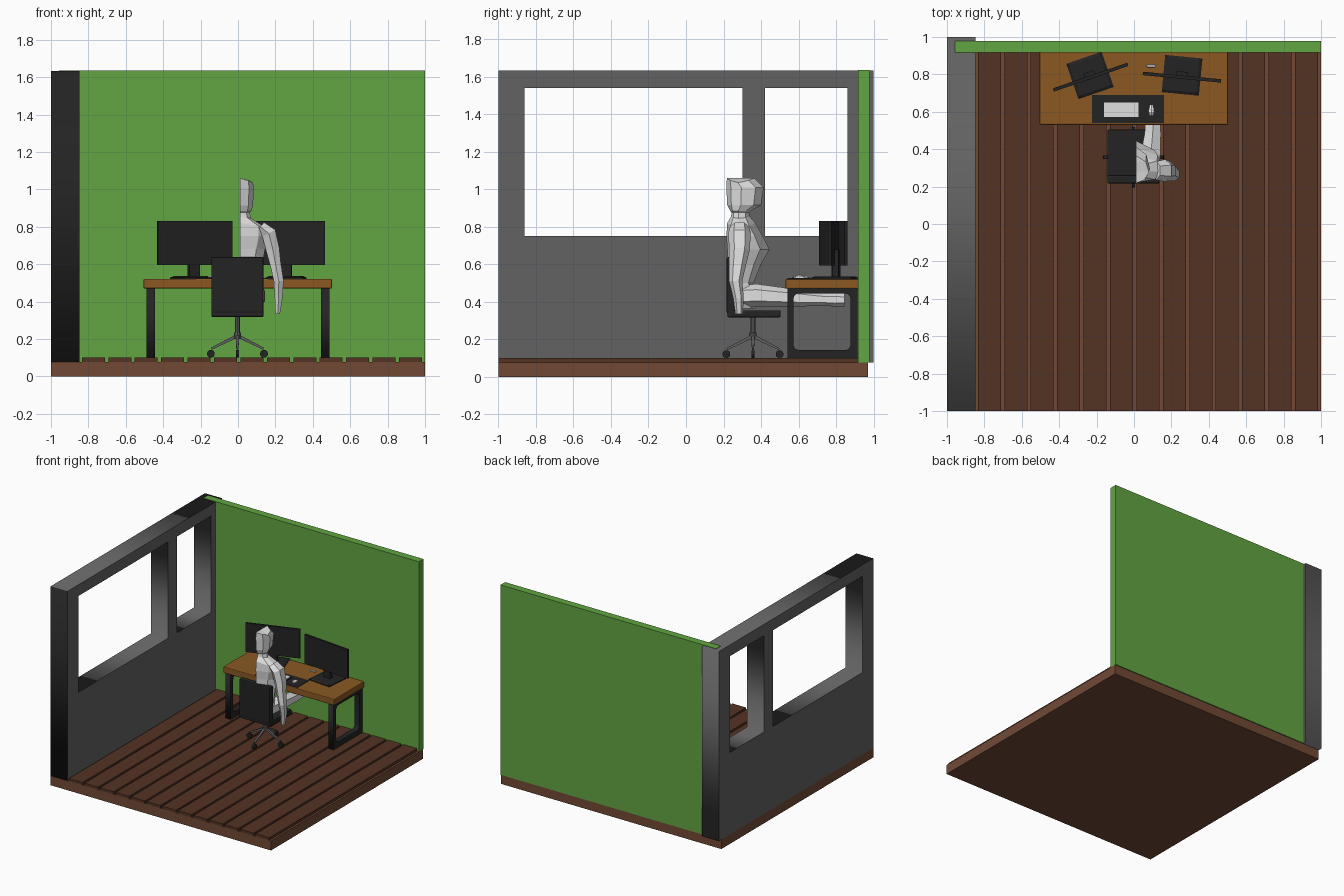
import bpy, bmesh, math
from mathutils import Vector, Matrix

if "Cube" in bpy.data.objects:
    bpy.data.objects.remove(bpy.data.objects["Cube"])


def mat(name, r, g, b):
    m = bpy.data.materials.new(name)
    m.diffuse_color = [(c / 255 / 12.92 if c < 11 else ((c / 255 + .055) / 1.055) ** 2.4)
                       for c in (r, g, b)] + [1]
    m.use_nodes = True
    m.node_tree.nodes["Principled BSDF"].inputs["Base Color"].default_value = m.diffuse_color
    return m


GREEN = mat("green paint", 98, 166, 66)
GREY = mat("grey wall", 98, 98, 98)
BLACK = mat("black plastic", 35, 35, 35)
PLANK = mat("dark floorboard", 84, 51, 36)
BASE = mat("brown floor base", 113, 73, 53)
WOOD = mat("desk wood", 138, 88, 34)
WHITE = mat("off white", 224, 224, 224)


def finish(name, bm, material, loc=(0, 0, 0), rot=0):
    me = bpy.data.meshes.new(name)
    bm.to_mesh(me)
    bm.free()
    me.materials.append(material)
    ob = bpy.data.objects.new(name, me)
    ob.location, ob.rotation_euler.z = loc, rot
    bpy.context.collection.objects.link(ob)
    return ob


def box(name, lo, hi, material, loc=(0, 0, 0), rot=0, bevel=0):
    lo, hi = Vector(lo), Vector(hi)
    bm = bmesh.new()
    bmesh.ops.create_cube(bm, size=1, matrix=Matrix.Translation((lo + hi) / 2)
                          @ Matrix.Diagonal((*(hi - lo), 1)))
    if bevel:
        bmesh.ops.bevel(bm, geom=bm.edges[:], offset=bevel, segments=2, affect='EDGES', profile=.5)
    return finish(name, bm, material, loc, rot)


def rect(y0, y1, z0, z1, r=0):
    """Rectangle outline with optional rounded corners."""
    if not r:
        return [(y0, z0), (y1, z0), (y1, z1), (y0, z1)]
    out = []
    for i, (cy, cz) in enumerate([(y1 - r, z1 - r), (y0 + r, z1 - r), (y0 + r, z0 + r), (y1 - r, z0 + r)]):
        for k in range(4):
            a = math.pi / 2 * (i + k / 3)
            out.append((cy + r * math.cos(a), cz + r * math.sin(a)))
    return out


def panel(name, outlines, x0, x1, material):
    """Outline with holes in the yz plane, extruded along x."""
    cu = bpy.data.curves.new(name + " outline", 'CURVE')
    cu.dimensions, cu.fill_mode, cu.extrude = '2D', 'BOTH', (x1 - x0) / 2
    for pts in outlines:
        sp = cu.splines.new('POLY')
        sp.points.add(len(pts) - 1)
        for p, (y, z) in zip(sp.points, pts):
            p.co = (y, z, 0, 1)
        sp.use_cyclic_u = True
    tmp = bpy.data.objects.new("outline", cu)
    bpy.context.collection.objects.link(tmp)
    me = bpy.data.meshes.new_from_object(tmp.evaluated_get(bpy.context.evaluated_depsgraph_get()))
    bpy.data.objects.remove(tmp)
    bm = bmesh.new()
    bm.from_mesh(me)
    bmesh.ops.remove_doubles(bm, verts=bm.verts, dist=1e-5)
    bm.transform(Matrix(((0, 0, 1, (x0 + x1) / 2), (1, 0, 0, 0), (0, 1, 0, 0), (0, 0, 0, 1))))
    bmesh.ops.recalc_face_normals(bm, faces=bm.faces)
    return finish(name, bm, material)


def loft(name, rings, material, closed=True, caps=True, loc=(0, 0, 0), rot=0):
    bm = bmesh.new()
    vs = [[bm.verts.new(p) for p in ring] for ring in rings]
    n = len(vs[0])
    for a, b in zip(vs, vs[1:]):
        for i in range(n if closed else n - 1):
            j = (i + 1) % n
            bm.faces.new((a[i], a[j], b[j], b[i]))
    if caps:
        bm.faces.new(vs[0][::-1])
        bm.faces.new(vs[-1])
    bmesh.ops.recalc_face_normals(bm, faces=bm.faces)
    return finish(name, bm, material, loc, rot)


def limb(name, path, material, sides=6, **kw):
    """Tube through (x, y, z, half width, half depth) points."""
    rings = []
    for i, (x, y, z, a, b) in enumerate(path):
        d = (Vector(path[min(i + 1, len(path) - 1)][:3]) - Vector(path[max(i - 1, 0)][:3])).normalized()
        u = Vector((1, 0, 0)) if abs(d.x) < .8 else Vector((0, 1, 0))
        u = (u - d * u.dot(d)).normalized()
        v = d.cross(u)
        rings.append([Vector((x, y, z)) + u * a * math.cos(t) + v * b * math.sin(t)
                      for t in [math.tau * (k + .5) / sides for k in range(sides)]])
    return loft(name, rings, material, **kw)


# Floor: slab and boards separated by grooves
box("floor_base", (-1, -1, 0), (1, .97, .078), BASE)
pitch = .1413
for i in range(13):
    x = -.835 + i * pitch
    box("floorboard", (x, -1, .078), (x + pitch - .018, .93, .1), PLANK)

# Walls: grey window wall with a black front end, and green back wall
wall = panel("window_wall", [rect(-1, 1, .078, 1.633), rect(-.86, .30, .75, 1.54),
                             rect(.42, .86, .75, 1.54)], -1, -.847, GREY)
wall.data.materials.append(BLACK)
for f in wall.data.polygons:
    if f.center.y < -.99:
        f.material_index = 1
box("back_wall", (-.957, .918, .078), (1, .978, 1.636), GREEN)

# Desk
box("desk_top", (-.505, .53, .47), (.502, .919, .522), WOOD, bevel=.006)
for s in (-1, 1):
    c = s * .467
    panel("desk_leg_frame", [rect(.54, .913, .1, .47), rect(.572, .878, .143, .445, .03)],
          c - .023, c + .023, BLACK)

# Monitors
for loc, ang in (((-.232, .785, 0), 19), ((.256, .785, 0), -5.5)):
    r = math.radians(ang)
    box("monitor_screen", (-.21, -.009, .595), (.21, .009, .832), BLACK, loc, r)
    box("monitor_neck", (-.03, .0, .53), (.03, .03, .68), BLACK, loc, r)
    loft("monitor_foot", [[(x * w, y * w + .01, z) for x, y in ((-1, -1), (1, -1), (1, 1), (-1, 1))]
                          for w, z in ((.1, .521), (.1, .528), (.085, .536))], BLACK, loc=loc, rot=r)

# Desk items
box("desk_mat", (-.225, .54, .52), (.16, .69, .526), BLACK)
box("keyboard_body", (-.168, .565, .525), (.03, .658, .531), BLACK)
box("keyboard_keys", (-.16, .572, .53), (.024, .65, .538), WHITE)
limb("mouse", [(.093, .58, .53, .01, .006), (.093, .60, .533, .018, .013),
               (.093, .615, .533, .016, .011), (.093, .635, .53, .008, .005)], WHITE)
box("small_remote", (.068, .838, .521), (.115, .852, .532), WHITE, bevel=.003)

# Office chair
cx, cy = -.003, .357
box("chair_seat", (-.143, .22, .317), (.137, .505, .355), BLACK, bevel=.008)
box("chair_back", (-.143, .216, .34), (.137, .262, .638), BLACK, bevel=.008)
limb("chair_post", [(cx, cy, .20, .02, .02), (cx, cy, .235, .02, .02), (cx, cy, .236, .014, .014),
                    (cx, cy, .318, .014, .014)], GREY, sides=10)
for k in range(4):
    a = k * math.pi / 2
    at = (cx, cy, 0)
    limb("chair_spoke", [(.005, 0, .215, .013, .013), (.14, 0, .148, .008, .008)],
         GREY, sides=4, loc=at, rot=a)
    limb("chair_caster", [(.142, -.009, .121, .021, .021), (.142, .009, .121, .021, .021)],
         BLACK, sides=14, loc=at, rot=a)


# Half figure, open along its cut side
def half_ring(z, w, yb, yf, tilt=0):
    x = .01
    d = yf - yb
    return [(x, yb, z), (x + w * .65, yb + .12 * d, z - tilt * .5), (x + w, yb + .4 * d, z - tilt),
            (x + w * .75, yf - .22 * d, z - tilt * .5), (x, yf, z)]


loft("figure_torso", [half_ring(*r) for r in (
    (.365, .10, .25, .37), (.43, .12, .235, .40), (.50, .115, .235, .36), (.60, .12, .225, .40),
    (.68, .135, .22, .445), (.75, .155, .215, .41), (.82, .15, .22, .37, .03),
    (.855, .06, .24, .34, .01), (.885, .05, .245, .335))], WHITE, closed=False, caps=False)
head = [half_ring(*r) for r in ((.87, .045, .25, .33), (.885, .062, .235, .345), (.915, .07, .22, .40),
                                (1.01, .075, .215, .415), (1.06, .07, .218, .365, .025))]
head.append([(.01, p[1], 1.06) for p in head[-1]])
loft("figure_head", head, WHITE, closed=False, caps=False)
limb("figure_arm", [(.12, .285, .80, .035, .05), (.165, .285, .765, .045, .06), (.185, .285, .68, .042, .055),
                    (.20, .275, .60, .034, .045), (.218, .265, .51, .03, .035),
                    (.217, .28, .42, .024, .028), (.212, .283, .335, .014, .02)], WHITE)
limb("figure_leg", [(.075, .28, .43, .06, .06), (.09, .38, .435, .06, .06), (.10, .48, .428, .05, .053),
                    (.103, .60, .42, .044, .045), (.103, .74, .412, .032, .032),
                    (.103, .79, .41, .03, .035), (.103, .845, .41, .028, .034)], WHITE)
